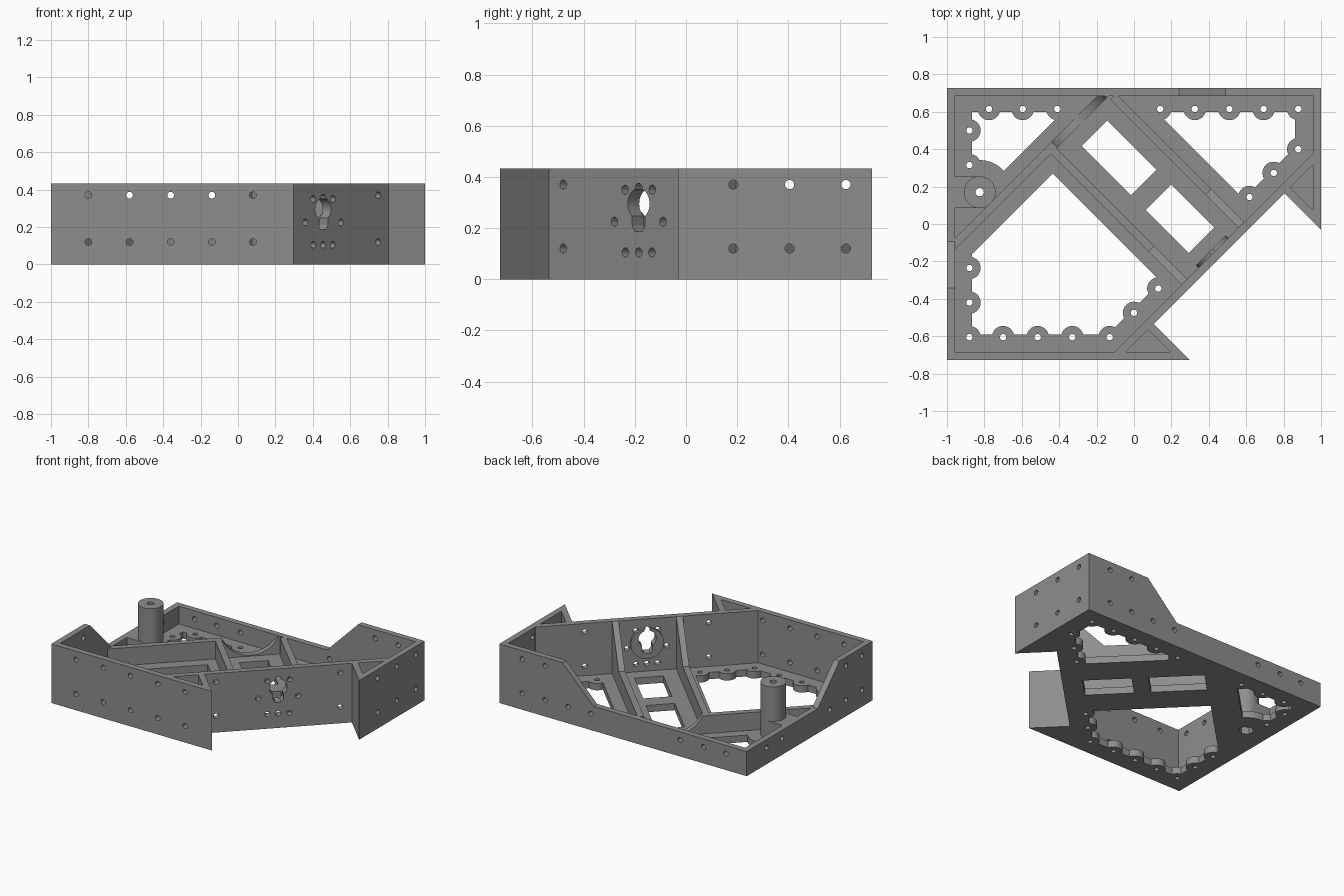
import bpy, bmesh, math
from mathutils import Vector, Matrix

if "Cube" in bpy.data.objects:
    bpy.data.objects.remove(bpy.data.objects["Cube"])

R2 = math.sqrt(2)
H, LOW, T, FLOOR = 0.432, 0.18, 0.043, 0.05   # tall wall, low wall, wall thickness, floor thickness
grey = bpy.data.materials.new("mid_grey")
grey.diffuse_color = (0.27, 0.27, 0.27, 1)
grey.use_nodes = True
grey.node_tree.nodes["Principled BSDF"].inputs["Base Color"].default_value = grey.diffuse_color


def finish(bm, name):
    bmesh.ops.recalc_face_normals(bm, faces=bm.faces)
    me = bpy.data.meshes.new(name)
    bm.to_mesh(me)
    bm.free()
    me.materials.append(grey)
    ob = bpy.data.objects.new(name, me)
    bpy.context.collection.objects.link(ob)
    return ob


def add_prism(bm, pts, offset):
    base = [bm.verts.new(p) for p in pts]
    top = [bm.verts.new(Vector(p) + offset) for p in pts]
    bm.faces.new(base)
    bm.faces.new(top)
    n = len(pts)
    for i in range(n):
        bm.faces.new((base[i], base[(i + 1) % n], top[(i + 1) % n], top[i]))


def prism(name, poly, z0, z1):
    bm = bmesh.new()
    add_prism(bm, [(x, y, z0) for x, y in poly], Vector((0, 0, z1 - z0)))
    return finish(bm, name)


def rods(name, spots, axis=(0, 0, 1), length=2.0, sides=20):
    """Cylinders centred on (x, y, z, radius), all along one axis."""
    bm = bmesh.new()
    rot = Vector(axis).to_track_quat('Z', 'Y').to_matrix().to_4x4()
    for x, y, z, r in spots:
        bmesh.ops.create_cone(bm, cap_ends=True, segments=sides, radius1=r, radius2=r,
                              depth=length, matrix=Matrix.Translation((x, y, z)) @ rot)
    return finish(bm, name)


def cut(ob, cutter, op='DIFFERENCE'):
    m = ob.modifiers.new("cut", 'BOOLEAN')
    m.operation, m.object, m.solver = op, cutter, 'EXACT'
    dg = bpy.context.evaluated_depsgraph_get()
    me = bpy.data.meshes.new_from_object(ob.evaluated_get(dg))
    ob.modifiers.clear()
    ob.data = me
    bpy.data.objects.remove(cutter)


def wall(name, origin, direction, profile, holes=(), sides=20):
    """Upright panel: profile in (distance, height), thickened to the left, with (s, z, r) holes."""
    o = Vector((*origin, 0))
    d = Vector((*direction, 0)).normalized()
    n = Vector((-d.y, d.x, 0))
    bm = bmesh.new()
    add_prism(bm, [o + d * s + Vector((0, 0, z)) for s, z in profile], n * T)
    ob = finish(bm, name)
    if holes:
        spots = [(*(o + d * s).xy, z, r) for s, z, r in holes]
        cut(ob, rods("cutter", spots, n, 0.3, sides))
    return ob


def sd(s, d):
    """Point from x + y and x - y."""
    return ((s + d) / 2, (s - d) / 2)


def row(positions, heights, r=0.018):
    return [(s, z, r) for s in positions for z in heights]


# Floor plate with three scalloped openings and two channel windows
floor = prism("floor", [(-.99, -.717), (.28, -.717), (.105, -.535), (.805, .165),
                        (.99, -.02), (.99, .717), (-.99, .717)], 0, FLOOR)
pads = [(.14, .615), (.325, .615), (.51, .615), (.693, .615), (.878, .615), (.878, .40), (.747, .273),
        (.617, .144), (-.775, .615), (-.595, .615), (-.41, .615), (-.88, .5), (-.88, .315),
        (-.88, -.235), (-.88, -.42), (-.88, -.605), (-.70, -.605), (-.515, -.605), (-.33, -.605),
        (-.13, -.605), (0, -.475), (.13, -.345)]
openings = [
    [sd(.72, -.48), sd(.72, .45), (.86, .41), (.86, .6)],
    [(-.865, .6), (-.865, .115), (-.38, .6)],
    [(-.865, -.59), (-.14, -.59), sd(-.165, .45), sd(-.165, -.705), (-.865, -.16)],
]
for poly in openings:
    cutter = prism("cutter", poly, -.1, .2)
    cut(cutter, rods("pads", [(x, y, 0, .06) for x, y in pads], sides=28))
    cut(cutter, rods("boss_pad", [(-.825, .17, 0, .172)], sides=40))
    cut(floor, cutter)
for d0, d1 in ((-.697, -.17), (-.012, .447)):
    cut(floor, prism("cutter", [sd(.137, d0), sd(.137, d1), sd(.41, d1), sd(.41, d0)], -.1, .2))
cut(floor, rods("cutter", [(x, y, 0, .017) for x, y in pads]))

# Outer walls, dropping from tall to low along the back and left
Y = .727
wall("front_wall", (-1, -Y), (1, 0), [(0, 0), (1.2, 0), (1.2, H), (0, H)],
     row([.2, .42, .64, .86, 1.08], (.37, .12)))
wall("right_wall", (1, .073), (0, 1), [(0, 0), (Y - .073, 0), (Y - .073, H), (0, H)],
     row([.112, .332, .552], (.37, .12)))
wall("back_wall", (1, Y), (-1, 0),
     [(0, 0), (2, 0), (2, LOW), (.76, LOW), (.51, H), (0, H)],
     row([.185, .37, .555, .74, 1.46, 1.65, 1.83], (.12,)) + row([.185, .37], (.37,)))
wall("left_wall", (-1, Y), (0, -1),
     [(0, 0), (2 * Y, 0), (2 * Y, H), (1.07, H), (.82, LOW), (0, LOW)],
     row([.23, .41, .96, 1.145, 1.33], (.12,)) + row([1.145, 1.33], (.37,)))

# Diagonal wall with a keyhole and its ring of screw holes
def ds(x):
    return (x + .044) * R2

c = ds(.455)
small = [(c + u, z, .018) for z, us in ((.35, (-.075, .075)), (.225, (-.134, .134)),
                                        (.105, (-.073, 0, .073))) for u in us]
corner = row([ds(.16), ds(.75)], (.37, .12))
diag = wall("diagonal_wall", (-.044, -.684), (1, 1),
            [(-.04, 0), (1.456, 0), (1.456, H), (-.04, H)], small + corner)
key = Vector((.455, -.185, 0))
along, inward = Vector((1, 1, 0)) / R2, Vector((-1, 1, 0)) / R2


def keyhole(ob):
    cut(ob, rods("cutter", [(*key.xy, .295, .06)], inward, .4, 32))
    cut(ob, rods("cutter", [(*key.xy, .355, .02)], inward, .4, 16))
    bm = bmesh.new()
    start = key - inward * .2
    add_prism(bm, [start + along * u + Vector((0, 0, z)) for u, z in
                   ((-.036, .29), (-.036, .21), (-.02, .187), (.02, .187), (.036, .21), (.036, .29))],
              inward * .4)
    cut(ob, finish(bm, "cutter"))


keyhole(diag)
ring_at = key + inward * (T + .008)
ring = rods("keyhole_ring", [(*ring_at.xy, .26, .112)], inward, .024, 36)
keyhole(ring)

# Corner fins closing off the ends of the diagonal wall
prism("front_fin", [(.297, -Y), (.105, -.535), (.075, -.565), (.194, -.684), (.194, -Y)], 0, H)
prism("right_fin", [(1, -.03), (.805, .165), (.835, .195), (.957, .073), (1, .073)], 0, H)

# Channel ribs rising toward the diagonal wall
for name, total, length in (("left_channel_rib", -.01, 1.025), ("right_channel_rib", .60, .985)):
    wall(name, sd(total, .60), (-1, 1),
         [(0, 0), (length, 0), (length, LOW), (.265, LOW), (.015, H), (0, H)])

# Cross rib with a round saddle where it spans the channel
wall("cross_rib", (-.96, -.14), (1, 1), [(0, 0), (1.167, 0), (1.167, LOW), (0, LOW)],
     [((.265 + 1.10) / R2, .262, .205)], 48)

# Tall screw boss tied to the left wall
boss = rods("screw_boss", [(-.825, .17, H / 2, .085)], length=H, sides=40)
block = prism("boss_block", [(-.98, .085), (-.825, .085), (-.825, .255), (-.98, .255)], 0, LOW)
cut(boss, block, 'UNION')
for ob in (boss, floor):
    cut(ob, rods("cutter", [(-.825, .17, .2, .022)]))
    cut(ob, rods("cutter", [(-.825, .17, 0, .05)], length=.2, sides=6))

# Smooth the round parts, keep edges sharp
for ob in bpy.context.scene.objects:
    ob.select_set(True)
    bpy.context.view_layer.objects.active = ob
bpy.ops.object.shade_smooth_by_angle(angle=math.radians(30))
